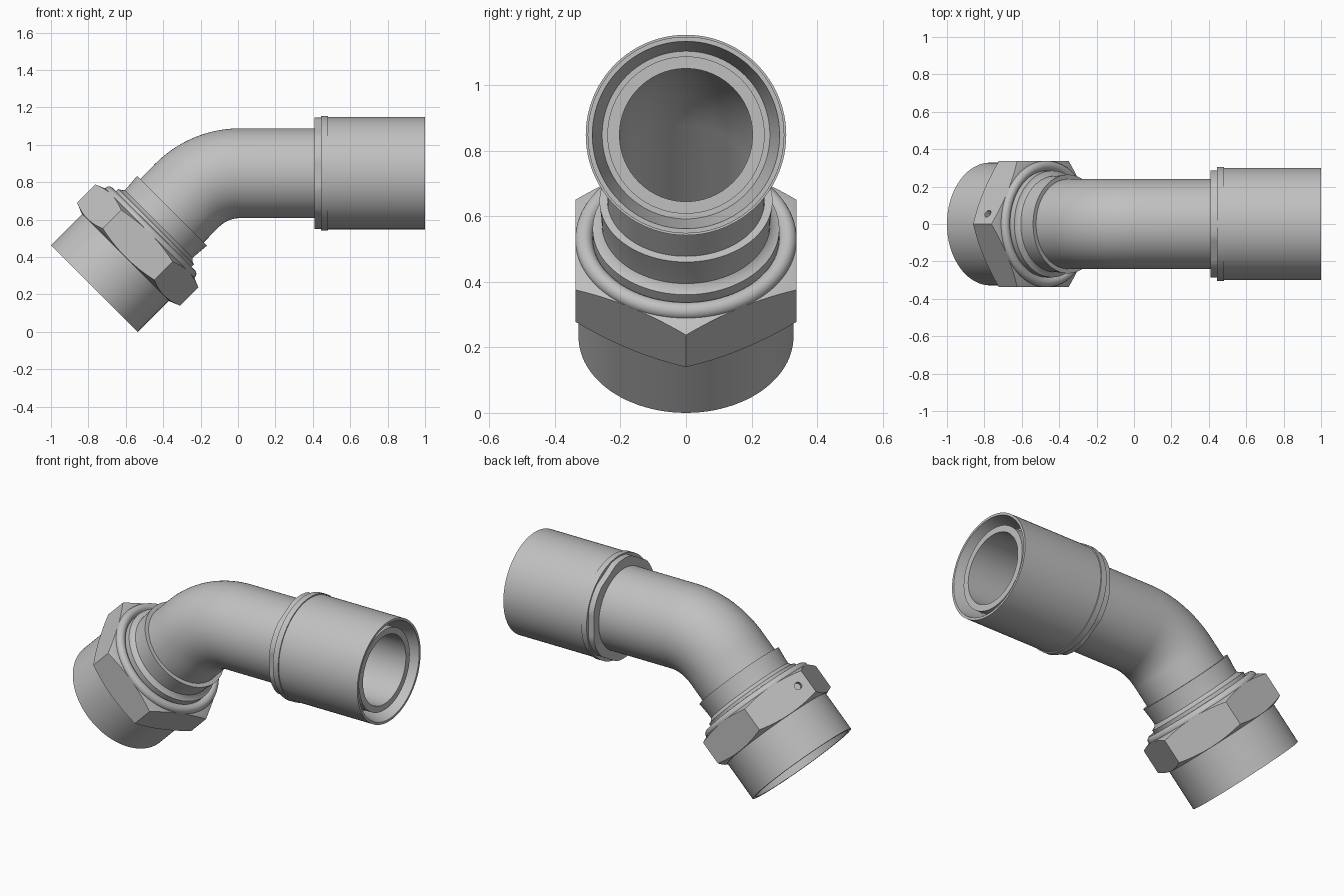
import bpy, bmesh
from math import sin, cos, pi, radians
from mathutils import Vector

cube = bpy.data.objects.get("Cube")
if cube:
    bpy.data.objects.remove(cube, do_unlink=True)

steel = bpy.data.materials.new("steel_grey")
steel.use_nodes = True
GREY = (0.53, 0.53, 0.53, 1)
steel.diffuse_color = GREY
steel.node_tree.nodes["Principled BSDF"].inputs["Base Color"].default_value = GREY

SIDES = 96
TILT = radians(45)


# Stations: centre and axis angle on the level run, the bend and the sloping leg
def run(x):
    return Vector((x, 0, 0.848)), 0


def bend(a):
    return Vector((0.012 - 0.4 * sin(a), 0, 0.448 + 0.4 * cos(a))), a


def leg(s):
    return Vector((-0.768, 0, 0.232)) + Vector((cos(TILT), 0, sin(TILT))) * s, TILT


def across(phi, theta):
    return Vector((-sin(phi) * cos(theta), sin(theta), cos(phi) * cos(theta)))


def shade(obj):
    bpy.ops.object.select_all(action="DESELECT")
    obj.select_set(True)
    bpy.context.view_layer.objects.active = obj
    bpy.ops.object.shade_smooth_by_angle(angle=radians(28))


def finish(name, bm):
    bmesh.ops.recalc_face_normals(bm, faces=bm.faces)
    mesh = bpy.data.meshes.new(name)
    bm.to_mesh(mesh)
    bm.free()
    mesh.materials.append(steel)
    obj = bpy.data.objects.new(name, mesh)
    bpy.context.collection.objects.link(obj)
    shade(obj)
    return obj


def loft(name, rings):
    """Join rings, each a function of angle giving a point, into a closed tube wall."""
    bm = bmesh.new()
    angles = [2 * pi * i / SIDES for i in range(SIDES)]
    loops = [[bm.verts.new(ring(t)) for t in angles] for ring in rings]
    for a, b in zip(loops, loops[1:] + loops[:1]):
        for i in range(SIDES):
            j = (i + 1) % SIDES
            bm.faces.new((a[i], a[j], b[j], b[i]))
    return finish(name, bm)


def circle(station, r):
    centre, phi = station
    return lambda t: centre + across(phi, t) * r


def lathe(name, place, profile):
    """Turn a closed (position, radius) profile; entries may vary with angle."""
    def ring(entry):
        def point(t):
            s, r = entry(t) if callable(entry) else entry
            centre, phi = place(s)
            return centre + across(phi, t) * r
        return point
    return loft(name, [ring(e) for e in profile])


def hex_radius(t, flat):
    return flat / cos(t % (pi / 3) - pi / 6)


# Bent pipe with its bore
arc = [bend(TILT * i / 24) for i in range(25)]
path = [run(0.97)] + arc + [leg(0.15)]
loft("bent_pipe", [circle(p, 0.24) for p in path]
     + [circle(p, 0.203) for p in reversed(path)])

# Socket sleeve with conical mouth
lathe("socket_sleeve", run, [(0.46, 0.30), (1, 0.30), (1, 0.286), (0.87, 0.256),
                             (0.87, 0.238), (0.46, 0.238)])
lathe("sleeve_bead", run, [(0.445, 0.25), (0.445, 0.306), (0.48, 0.306), (0.48, 0.25)])


# Flatted ring behind the sleeve
def flatted(s):
    return lambda t: (s, min(0.298, hex_radius(t, 0.287)))


lathe("flatted_ring", run, [(0.41, 0.237), flatted(0.41), flatted(0.45), (0.45, 0.237)])

# Shouldered adapter with the conical nose inside the nut
lathe("shoulder_adapter", leg, [(0.12, 0.21), (0.12, 0.245), (0.27, 0.285), (0.467, 0.285),
                                (0.474, 0.268), (0.487, 0.257), (0.52, 0.258),
                                (0.587, 0.264), (0.587, 0.235), (0.3, 0.235)])

# Rounded retaining ring on top of the nut
lathe("retaining_ring", leg, [(0.422 + 0.027 * sin(2 * pi * i / 20),
                               0.311 + 0.027 * cos(2 * pi * i / 20)) for i in range(20)])

# Union nut: round skirt and chamfered hexagon
FLAT, EASE = 0.337, 0.42


def hex_edge(s, way):
    def entry(t):
        r = hex_radius(t, FLAT)
        return s + way * (r - FLAT + 0.002) * EASE, r
    return entry


nut = lathe("union_nut", leg, [(0, 0.328), (0.236, 0.328), (0.236, 0.334),
                               hex_edge(0.236, 1), hex_edge(0.42, -1), (0.42, 0.334),
                               (0.42, 0.288), (0.29, 0.288), (0.27, 0.3), (0, 0.306)])

# Small blind hole drilled in one flat
origin, phi = leg(0.338)
spot = origin + across(phi, 0) * 0.357 + Vector((0, 0.055, 0))
normal = across(phi, pi / 6)
bpy.ops.mesh.primitive_cylinder_add(vertices=24, radius=0.021, depth=0.06, location=spot,
                                    rotation=normal.to_track_quat("Z", "Y").to_euler())
drill = bpy.context.object
drill.name = "drill_cutter"
drill.hide_render = True
drill.data.materials.append(steel)
cut = nut.modifiers.new("marker_hole", "BOOLEAN")
cut.operation = "DIFFERENCE"
cut.solver = "EXACT"
cut.object = drill
bpy.context.view_layer.objects.active = nut
bpy.ops.object.modifier_apply(modifier=cut.name)
bpy.data.objects.remove(drill, do_unlink=True)
shade(nut)
